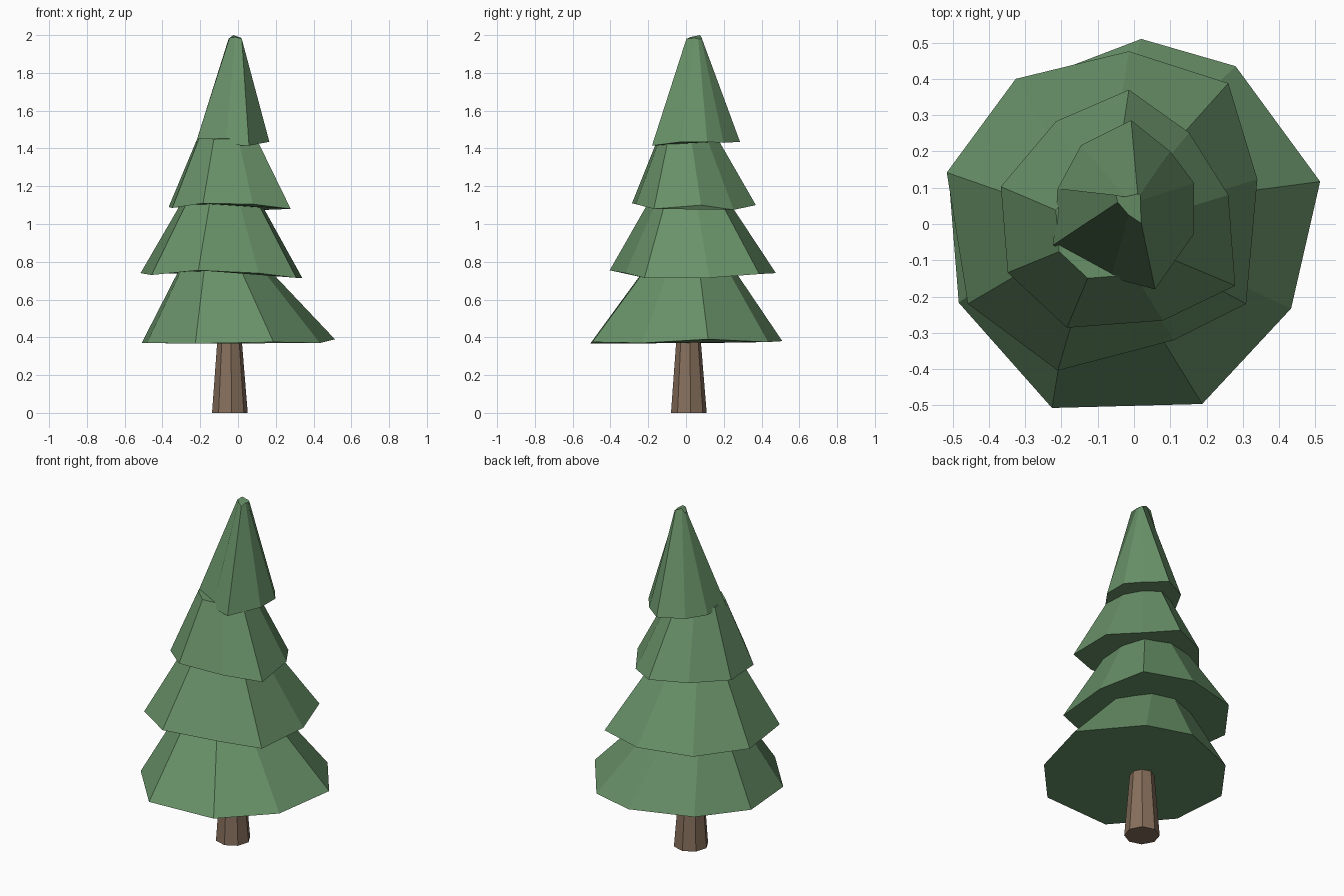
import bpy, bmesh, math
from mathutils import Vector


def material(name, color):
    m = bpy.data.materials.new(name)
    m.diffuse_color = (*color, 1)
    return m


GREEN = material("needles", (0.14, 0.285, 0.14))
BROWN = material("bark", (0.24, 0.16, 0.107))


def loft(name, lower, upper, mat):
    """Flat-sided closed solid between two rings of equal length."""
    bm = bmesh.new()
    a = [bm.verts.new(p) for p in lower]
    b = [bm.verts.new(p) for p in upper]
    n = len(a)
    for i in range(n):
        j = (i + 1) % n
        bm.faces.new((a[i], a[j], b[j], b[i]))
    bm.faces.new(a)
    bm.faces.new(b)
    bmesh.ops.recalc_face_normals(bm, faces=bm.faces)
    mesh = bpy.data.meshes.new(name)
    bm.to_mesh(mesh)
    bm.free()
    mesh.materials.append(mat)
    ob = bpy.data.objects.new(name, mesh)
    bpy.context.collection.objects.link(ob)
    return ob


def shrunk(ring, old, new, z, scale, extra=1.1):
    """Upper ring of a skirt: hem scaled about its centre, run slightly into the tier above."""
    out = []
    for x, y, h in ring:
        top = Vector((new[0] + scale * (x - old[0]), new[1] + scale * (y - old[1]), z))
        out.append(Vector((x, y, h)).lerp(top, extra))
    return out


# Trunk: tapered octagon
def ring(cx, cy, r, z):
    return [(cx + r * math.cos(math.radians(6 + 45 * i)),
             cy + r * math.sin(math.radians(6 + 45 * i)), z) for i in range(8)]


loft("trunk", ring(-0.043, 0.015, 0.095, 0), ring(-0.045, 0.013, 0.06, 0.45), BROWN)

# Lowest branch tier
hem = [(0.02, 0.51, 0.38), (0.28, 0.435, 0.375), (0.513, 0.117, 0.39),
       (0.433, -0.233, 0.37), (0.188, -0.496, 0.375), (-0.226, -0.507, 0.367),
       (-0.483, -0.217, 0.37), (-0.51, 0.12, 0.37), (-0.32, 0.38, 0.375)]
loft("branch_tier_1", hem, shrunk(hem, (0, 0), (-0.066, 0.015), 0.72, 0.52), GREEN)

# Second branch tier
hem = [(-0.014, 0.476, 0.74), (0.26, 0.388, 0.735), (0.34, 0.123, 0.715),
       (0.309, -0.22, 0.715), (0.11, -0.32, 0.74), (-0.21, -0.404, 0.755),
       (-0.458, -0.22, 0.73), (-0.516, 0.142, 0.74), (-0.326, 0.40, 0.74)]
loft("branch_tier_2", hem, shrunk(hem, (-0.088, 0.036), (-0.09, 0.016), 1.09, 0.52), GREEN)

# Third branch tier
hem = [(-0.014, 0.37, 1.10), (0.152, 0.252, 1.075), (0.26, 0.08, 1.10),
       (0.279, -0.17, 1.08), (0.08, -0.266, 1.105), (-0.185, -0.286, 1.11),
       (-0.348, -0.134, 1.085), (-0.367, 0.103, 1.09), (-0.215, 0.283, 1.10)]
loft("branch_tier_3", hem, shrunk(hem, (-0.044, 0.042), (-0.058, 0.012), 1.42, 0.53), GREEN)

# Top tier with its small crumpled tip
hem = [(-0.008, 0.286, 1.435), (0.10, 0.20, 1.43), (0.166, 0.112, 1.435),
       (0.166, -0.026, 1.435), (0.058, -0.18, 1.415), (-0.063, -0.148, 1.42),
       (-0.223, -0.058, 1.43), (-0.21, 0.098, 1.43), (-0.146, 0.217, 1.435)]
tip = [(0.01, 0.083, 1.985), (0.018, 0.08, 1.98), (0.018, 0.065, 1.98),
       (0.018, 0.045, 1.985), (0.02, 0.002, 1.98), (-0.015, 0.025, 1.99),
       (-0.045, 0.06, 1.985), (-0.05, 0.08, 1.98), (-0.025, 0.075, 2.0)]
loft("branch_tier_4", hem, tip, GREEN)
